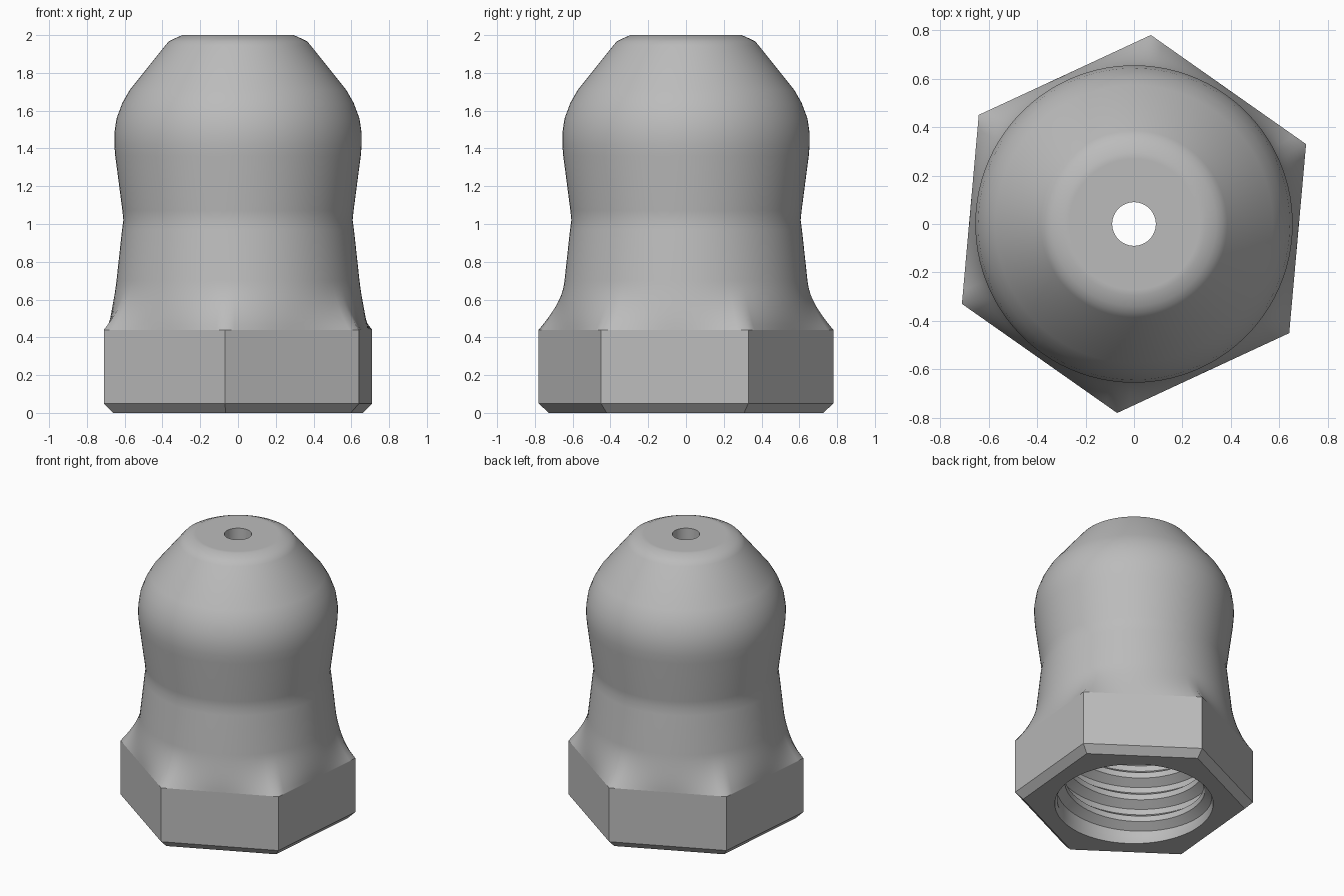
import bpy, bmesh
from math import sin, cos, pi, radians

if "Cube" in bpy.data.objects:
    bpy.data.objects.remove(bpy.data.objects["Cube"])

SEGMENTS = 96
TURN = radians(24.9)     # direction of the first hex corner
CORNER = 0.783           # hex corner radius
HEX_TOP = 0.44

steel = bpy.data.materials.new("grey_steel")
steel.use_nodes = True
steel.diffuse_color = (0.5, 0.5, 0.5, 1)
steel.node_tree.nodes["Principled BSDF"].inputs["Base Color"].default_value = (0.5, 0.5, 0.5, 1)


def hexagon(a, corner=CORNER):
    """Radius of a hexagon at angle a from a corner."""
    return corner * cos(pi / 6) / cos(a % (pi / 3) - pi / 6)


def loft(name, rows, smooth_angle):
    """Skin a list of rings; each ring maps an angle to (radius, height)."""
    bm = bmesh.new()
    grid = []
    for ring in rows:
        line = []
        for j in range(SEGMENTS + 1):
            a = 2 * pi * j / SEGMENTS
            r, z = ring(a)
            line.append(bm.verts.new((r * cos(a + TURN), r * sin(a + TURN), z)))
        grid.append(line)
    for low, high in zip(grid, grid[1:]):
        for j in range(SEGMENTS):
            bm.faces.new((low[j], low[j + 1], high[j + 1], high[j]))
    bmesh.ops.remove_doubles(bm, verts=bm.verts, dist=0.0002)
    mesh = bpy.data.meshes.new(name)
    bm.to_mesh(mesh)
    bm.free()
    mesh.materials.append(steel)
    obj = bpy.data.objects.new(name, mesh)
    bpy.context.collection.objects.link(obj)
    bpy.ops.object.select_all(action='DESELECT')
    obj.select_set(True)
    bpy.context.view_layer.objects.active = obj
    bpy.ops.object.shade_smooth_by_angle(angle=radians(smooth_angle))
    return obj


def circle(r, z):
    return lambda a: (r, z)


def hex_ring(corner, z):
    return lambda a: (hexagon(a, corner), z)


def blend_ring(t):
    """Ring flaring from the hexagon (t = 0) into the round waist (t = 1)."""
    z = HEX_TOP + 0.26 * t
    waist = 0.672 - 0.11 * (z - HEX_TOP)
    w = (1 - t) ** 2
    return lambda a: (waist + (hexagon(a) - waist) * w, z)


# Hex base: underside, chamfer and flats
loft("hex_base", [circle(0.52, 0), hex_ring(0.73, 0),
                  hex_ring(CORNER, 0.05), hex_ring(CORNER, HEX_TOP)], 25)

# Body: flare, waist, bulged shoulder, cone and flat tip
profile = [(0.614, 0.97), (0.607, 1.02), (0.612, 1.07), (0.65, 1.36),
           (0.655, 1.42), (0.655, 1.48), (0.643, 1.56), (0.613, 1.64),
           (0.573, 1.71), (0.385, 1.945), (0.366, 1.967), (0.34, 1.98),
           (0.295, 2), (0.27, 2), (0.09, 2)]
loft("body", [blend_ring(i / 10) for i in range(11)] + [circle(*p) for p in profile], 180)

# Small through hole and the ceiling of the bore
BORE_TOP, BORE_BOTTOM, MAJOR, DEPTH, PITCH = 1.15, 0.04, 0.51, 0.055, 0.165
loft("tip_hole", [circle(0.09, 2), circle(0.09, BORE_TOP + 0.2),
                  circle(MAJOR, BORE_TOP)], 30)


def thread_row(k):
    """One helical line of the internal thread, fading out at both ends."""
    def ring(a):
        z = BORE_TOP + PITCH - k * PITCH / 4 + PITCH * a / (2 * pi)
        z = min(BORE_TOP, max(BORE_BOTTOM, z))
        fade = min(1, (z - BORE_BOTTOM) / 0.06, (BORE_TOP - z) / 0.06)
        return MAJOR - (DEPTH * fade if k % 4 > 1 else 0), z
    return ring


# Internal thread, ending in the bottom rim
rows = int(4 * (BORE_TOP - BORE_BOTTOM) / PITCH) + 10
loft("internal_thread", [thread_row(k) for k in range(rows)] + [circle(0.52, 0)], 30)
